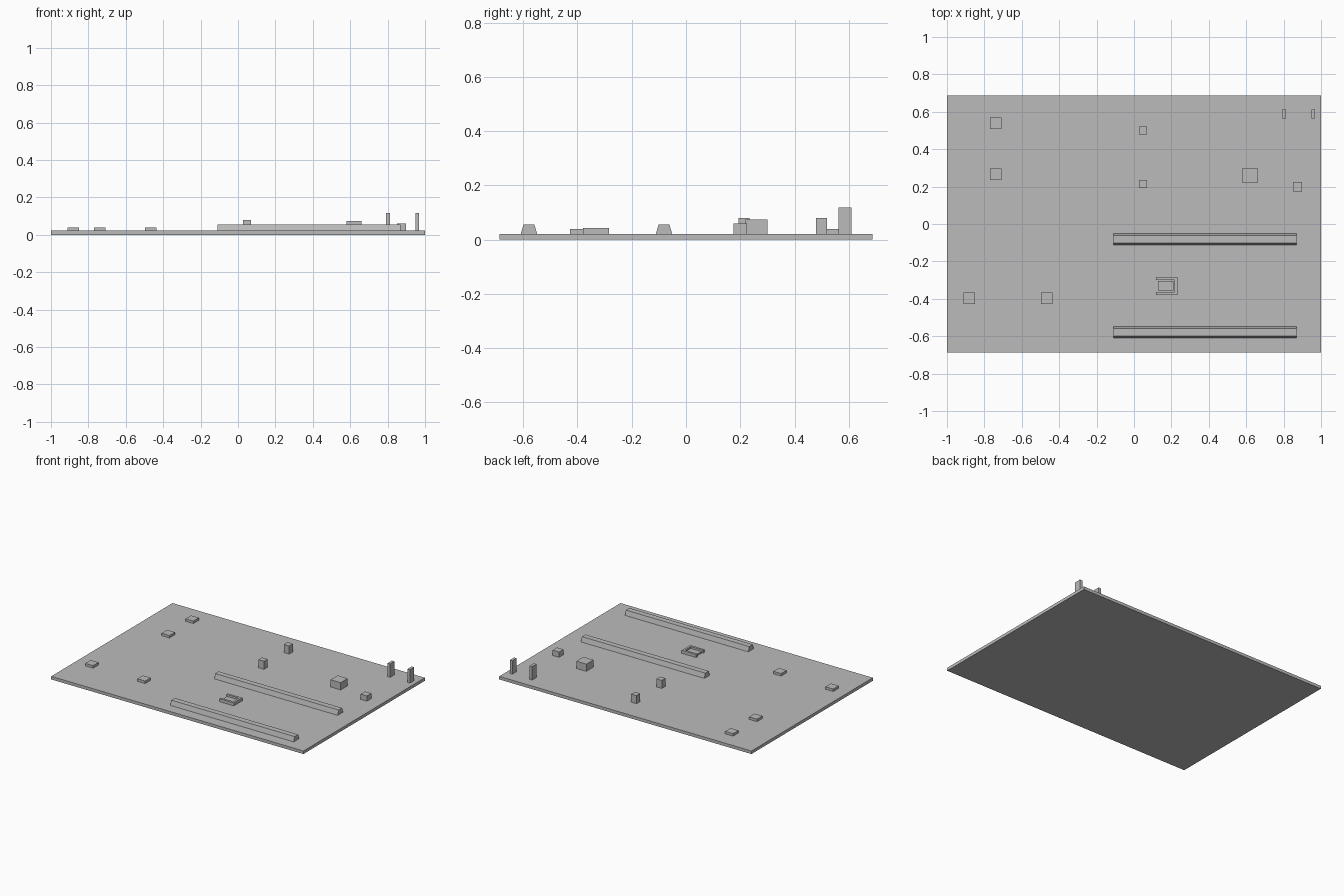
import bpy
import bmesh

if "Cube" in bpy.data.objects:
    bpy.data.objects.remove(bpy.data.objects["Cube"], do_unlink=True)

grey = bpy.data.materials.new("plain grey")
grey.use_nodes = True
COLOUR = (0.5, 0.5, 0.5, 1)
grey.diffuse_color = COLOUR
grey.node_tree.nodes["Principled BSDF"].inputs["Base Color"].default_value = COLOUR

SLAB = 0.022  # top of the ground slab


def prism(name, outline, axis, start, end):
    """Extrude a closed outline along x (outline in y, z) or z (outline in x, y)."""
    bm = bmesh.new()
    place = (lambda a, b: (start, a, b)) if axis == "x" else (lambda a, b: (a, b, start))
    face = bm.faces.new([bm.verts.new(place(a, b)) for a, b in outline])
    grown = bmesh.ops.extrude_face_region(bm, geom=[face])
    shift = (end - start, 0, 0) if axis == "x" else (0, 0, end - start)
    moved = [v for v in grown["geom"] if isinstance(v, bmesh.types.BMVert)]
    bmesh.ops.translate(bm, verts=moved, vec=shift)
    bmesh.ops.recalc_face_normals(bm, faces=bm.faces)
    mesh = bpy.data.meshes.new(name)
    bm.to_mesh(mesh)
    bm.free()
    mesh.materials.append(grey)
    obj = bpy.data.objects.new(name, mesh)
    bpy.context.collection.objects.link(obj)
    return obj


def box(name, x, y, width, depth, top, bottom=SLAB):
    w, d = width / 2, depth / 2
    corners = [(x - w, y - d), (x + w, y - d), (x + w, y + d), (x - w, y + d)]
    return prism(name, corners, "z", bottom, top)


# Ground slab
box("ground_slab", 0, 0, 2, 1.374, SLAB, 0)

# Low square pads
for i, (x, y) in enumerate([(-0.74, 0.538), (-0.74, 0.267), (-0.88, -0.397), (-0.467, -0.397)]):
    box(f"low_pad_{i + 1}", x, y, 0.062, 0.062, 0.04)

# Pair of short blocks
for name, y in (("back", 0.5), ("front", 0.214)):
    box(f"short_block_{name}", 0.049, y, 0.043, 0.041, 0.08)

# Larger block and small block on the left
box("large_block", 0.62, 0.26, 0.08, 0.08, 0.074)
box("small_block", 0.874, 0.2, 0.05, 0.05, 0.06)

# Gate posts
for name, x in (("right", 0.802), ("left", 0.959)):
    box(f"gate_post_{name}", x, 0.587, 0.02, 0.048, 0.118)

# Long ridges with sloping sides
for name, y in (("back", -0.081), ("front", -0.579)):
    section = [(y - 0.03, SLAB), (y + 0.03, SLAB), (y + 0.02, 0.056), (y - 0.02, 0.056)]
    prism(f"long_ridge_{name}", section, "x", -0.11, 0.868)

# U-shaped wall open to the right, with a block inside it
x0, x1, y, half, wall = 0.118, 0.232, -0.331, 0.048, 0.016
inner = half - wall
prism("u_wall", [(x0, y - half), (x1, y - half), (x1, y + half), (x0, y + half),
                 (x0, y + inner), (x1 - wall, y + inner),
                 (x1 - wall, y - inner), (x0, y - inner)], "z", SLAB, 0.044)
box("inner_block", 0.17, y, 0.084, 0.05, 0.034)
